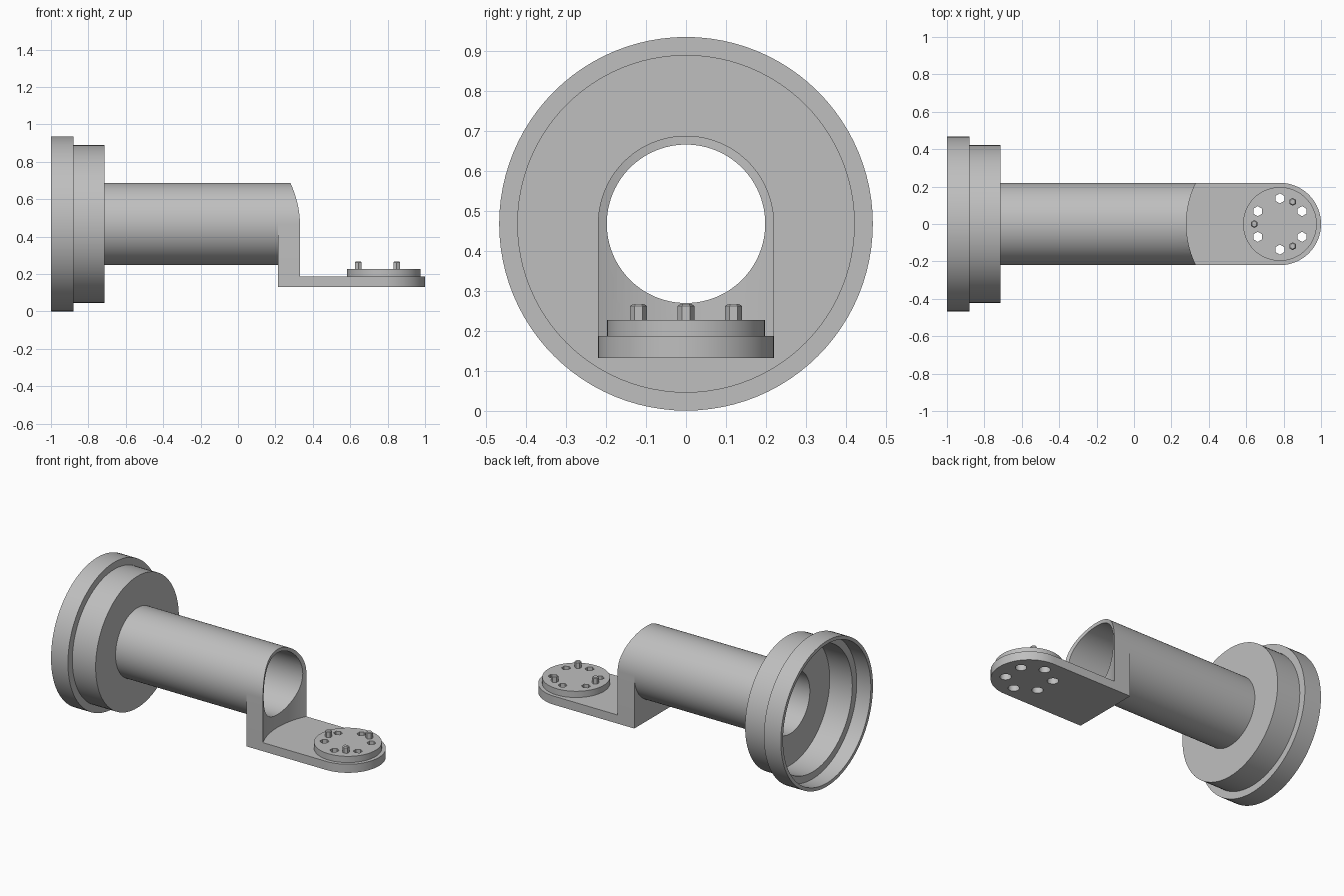
import bpy, bmesh
from math import sin, cos, pi, radians

cube = bpy.data.objects.get("Cube")
if cube:
    bpy.data.objects.remove(cube, do_unlink=True)

AXIS_Z = 0.468     # height of the tube axis
TUBE_R, BORE_R = 0.22, 0.198
PIVOT_X = 0.78     # centre of the round pad
PLATE_Z, PLATE_TOP, PAD_TOP = 0.132, 0.187, 0.227
WALL_X = 0.213     # back of the upright wall
BOLT_R = 0.137     # bolt circle radius

grey = bpy.data.materials.new("plain grey")
grey.use_nodes = True
colour = (0.52, 0.52, 0.52, 1)
grey.diffuse_color = colour
grey.node_tree.nodes["Principled BSDF"].inputs["Base Color"].default_value = colour


def finish(name, bm):
    bmesh.ops.recalc_face_normals(bm, faces=bm.faces)
    mesh = bpy.data.meshes.new(name)
    bm.to_mesh(mesh)
    bm.free()
    obj = bpy.data.objects.new(name, mesh)
    bpy.context.collection.objects.link(obj)
    mesh.materials.append(grey)
    return obj


def activate(obj):
    bpy.ops.object.select_all(action='DESELECT')
    obj.select_set(True)
    bpy.context.view_layer.objects.active = obj


def smooth(obj):
    activate(obj)
    bpy.ops.object.shade_smooth_by_angle(angle=radians(30))


def prism(name, outline, offset):
    """Extrude a closed outline of 3D points by an offset."""
    bm = bmesh.new()
    face = bm.faces.new([bm.verts.new(p) for p in outline])
    out = bmesh.ops.extrude_face_region(bm, geom=[face])
    bmesh.ops.translate(bm, vec=offset, verts=[v for v in out["geom"] if isinstance(v, bmesh.types.BMVert)])
    return finish(name, bm)


def upright(name, x, y, r, z0, z1, sides=64):
    ring = [(x + r * cos(pi / 2 + 2 * pi * i / sides),
             y + r * sin(pi / 2 + 2 * pi * i / sides), z0) for i in range(sides)]
    return prism(name, ring, (0, 0, z1 - z0))


def cut(obj, cutters):
    for c in cutters:
        activate(obj)
        mod = obj.modifiers.new("cut", 'BOOLEAN')
        mod.operation, mod.solver, mod.object = 'DIFFERENCE', 'EXACT', c
        bpy.ops.object.modifier_apply(modifier=mod.name)
        bpy.data.objects.remove(c, do_unlink=True)


def on_circle(degrees):
    a = radians(degrees)
    return PIVOT_X + BOLT_R * cos(a), BOLT_R * sin(a)


# Stepped hollow flange and tube, turned around the x axis
profile = [(-1, 0.467), (-0.88, 0.467), (-0.88, 0.422), (-0.715, 0.422),
           (-0.715, TUBE_R), (WALL_X, TUBE_R), (WALL_X, BORE_R), (-0.74, BORE_R),
           (-0.74, 0.4), (-0.9, 0.4), (-0.9, 0.445), (-1, 0.445)]
bm = bmesh.new()
N = 96
rings = [[bm.verts.new((x, r * cos(2 * pi * i / N), AXIS_Z + r * sin(2 * pi * i / N)))
          for x, r in profile] for i in range(N)]
for i in range(N):
    a, b = rings[i], rings[(i + 1) % N]
    for j in range(len(profile)):
        k = (j + 1) % len(profile)
        bm.faces.new((a[j], a[k], b[k], b[j]))
smooth(finish("flanged_tube", bm))

# Arched upright wall, bored and scooped concentric with the pad
arch = [(WALL_X, TUBE_R * cos(pi * i / 48), AXIS_Z + TUBE_R * sin(pi * i / 48)) for i in range(49)]
arch += [(WALL_X, -TUBE_R, PLATE_TOP), (WALL_X, TUBE_R, PLATE_TOP)]
wall = prism("arched_wall", arch, (0.2, 0, 0))
bore = prism("bore_cutter", [(0, BORE_R * cos(2 * pi * i / N), AXIS_Z + BORE_R * sin(2 * pi * i / N))
                             for i in range(N)], (0.6, 0, 0))
scoop = upright("scoop_cutter", PIVOT_X, 0, 0.5, 0, 1, 160)
cut(wall, [bore, scoop])
smooth(wall)

# Base plate with a rounded end and six clearance holes
outline = [(PIVOT_X + TUBE_R * sin(pi * i / 48), -TUBE_R * cos(pi * i / 48), PLATE_Z) for i in range(49)]
outline += [(WALL_X, TUBE_R, PLATE_Z), (WALL_X, -TUBE_R, PLATE_Z)]
plate = prism("base_plate", outline, (0, 0, PLATE_TOP - PLATE_Z))
holes = [on_circle(30 + 60 * i) for i in range(6)]
cut(plate, [upright("hole_cutter", x, y, 0.033, 0, 0.3, 24) for x, y in holes])
smooth(plate)

# Round pad with six hexagonal holes
pad = upright("round_pad", PIVOT_X, 0, 0.197, PLATE_TOP, PAD_TOP, 72)
cut(pad, [upright("hex_cutter", x, y, 0.027, 0, 0.4, 6) for x, y in holes])
smooth(pad)

# Three hexagonal pegs with chamfered tops
for i, degrees in enumerate((60, 180, 300)):
    x, y = on_circle(degrees)
    peg = upright(f"peg_{i + 1}", x, y, 0.021, PAD_TOP, 0.267, 6)
    bm = bmesh.new()
    bm.from_mesh(peg.data)
    top = [e for e in bm.edges if all(v.co.z > 0.26 for v in e.verts)]
    bmesh.ops.bevel(bm, geom=top, offset=0.005, segments=1, affect='EDGES')
    bm.to_mesh(peg.data)
    bm.free()
